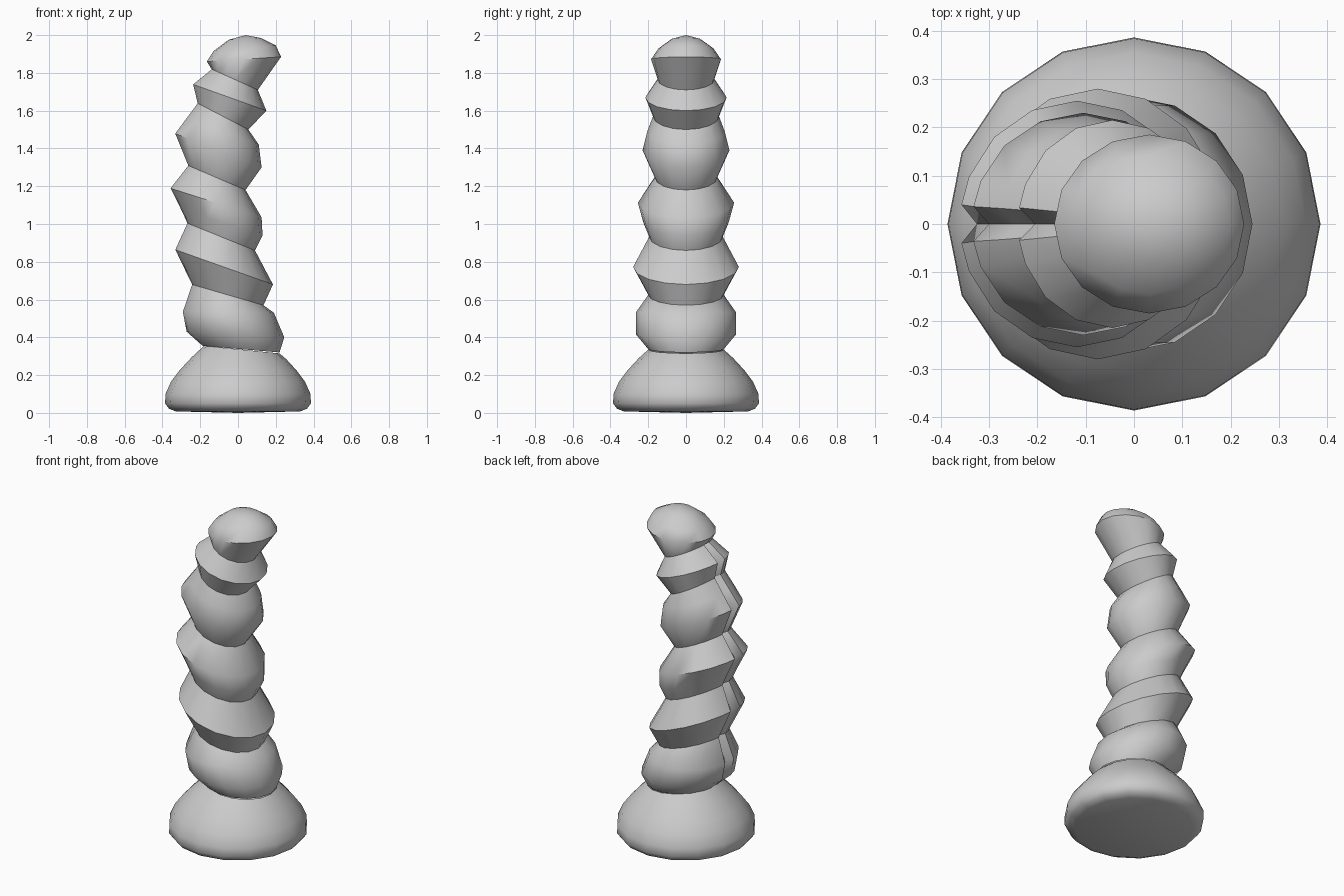
import bpy, bmesh, math

if "Cube" in bpy.data.objects:
    bpy.data.objects.remove(bpy.data.objects["Cube"])

# Ring = (left x, left z, right x, right z, half depth in y)
ROUND = [math.radians(22.5 * i) for i in range(16)]
GROOVED = [math.radians(a) for a in
           [22.5 * i for i in range(8)] + [171, 180, 189] + [22.5 * i for i in range(9, 16)]]


def ring_points(ring, angles, notch):
    xl, zl, xr, zr, d = ring
    pts = []
    for a in angles:
        c = math.cos(a)
        t = (c + 1) / 2
        if notch and abs(a - math.pi) < 0.01:   # groove down the left side
            t = notch / (xr - xl)
        pts.append((xl + (xr - xl) * t, d * math.sin(a), zl + (zr - zl) * t))
    return pts


def loft(name, rings, angles, notch=0.0, bottom=None, top=None):
    bm = bmesh.new()
    loops = [[bm.verts.new(p) for p in ring_points(r, angles, notch)] for r in rings]
    n = len(angles)
    for a, b in zip(loops, loops[1:]):
        for i in range(n):
            j = (i + 1) % n
            bm.faces.new((a[i], a[j], b[j], b[i]))
    for tip, loop in ((bottom, loops[0]), (top, loops[-1])):
        if tip:
            v = bm.verts.new(tip)
            for i in range(n):
                bm.faces.new((loop[i], loop[(i + 1) % n], v))
    bmesh.ops.recalc_face_normals(bm, faces=bm.faces)
    me = bpy.data.meshes.new(name)
    bm.to_mesh(me)
    bm.free()
    ob = bpy.data.objects.new(name, me)
    bpy.context.collection.objects.link(ob)
    bpy.ops.object.select_all(action='DESELECT')
    ob.select_set(True)
    bpy.context.view_layer.objects.active = ob
    bpy.ops.object.shade_smooth_by_angle(angle=math.radians(50))
    return ob


# Flared foot
foot = [(-r, z, r, z, r) for r, z in
        ((0.33, 0.008), (0.365, 0.022), (0.386, 0.05), (0.384, 0.10), (0.355, 0.165), (0.31, 0.225))]
foot += [(-0.245, 0.295, 0.255, 0.285, 0.25), (-0.18, 0.355, 0.22, 0.315, 0.20)]
loft("foot", foot, ROUND, bottom=(0, 0, 0.0))

# Waists shared between neighbouring segments
waists = [
    (-0.19, 0.355, 0.22, 0.32, 0.20),
    (-0.245, 0.68, 0.135, 0.57, 0.20),
    (-0.27, 1.005, 0.09, 0.86, 0.195),
    (-0.265, 1.31, 0.04, 1.18, 0.165),
    (-0.215, 1.64, 0.055, 1.50, 0.175),
    (-0.14, 1.82, 0.105, 1.71, 0.15),
]
# Bulging rings of each segment
bulges = [
    [(-0.275, 0.43, 0.245, 0.40, 0.265), (-0.295, 0.535, 0.19, 0.53, 0.265)],
    [(-0.335, 0.865, 0.185, 0.68, 0.28)],
    [(-0.30, 1.07, 0.13, 0.94, 0.225), (-0.36, 1.19, 0.125, 1.035, 0.255)],
    [(-0.335, 1.48, 0.125, 1.30, 0.23), (-0.275, 1.56, 0.11, 1.42, 0.205)],
    [(-0.24, 1.74, 0.15, 1.60, 0.215)],
]
for k, mid in enumerate(bulges):
    loft(f"stalk_segment_{k + 1}", [waists[k]] + mid + [waists[k + 1]], GROOVED, notch=0.035)

# Rounded slanted tip
loft("tip", [waists[-1], (-0.165, 1.86, 0.228, 1.885, 0.185),
             (-0.13, 1.915, 0.20, 1.945, 0.145), (-0.05, 1.975, 0.12, 1.985, 0.075)],
     ROUND, top=(0.04, 0, 2.0))
